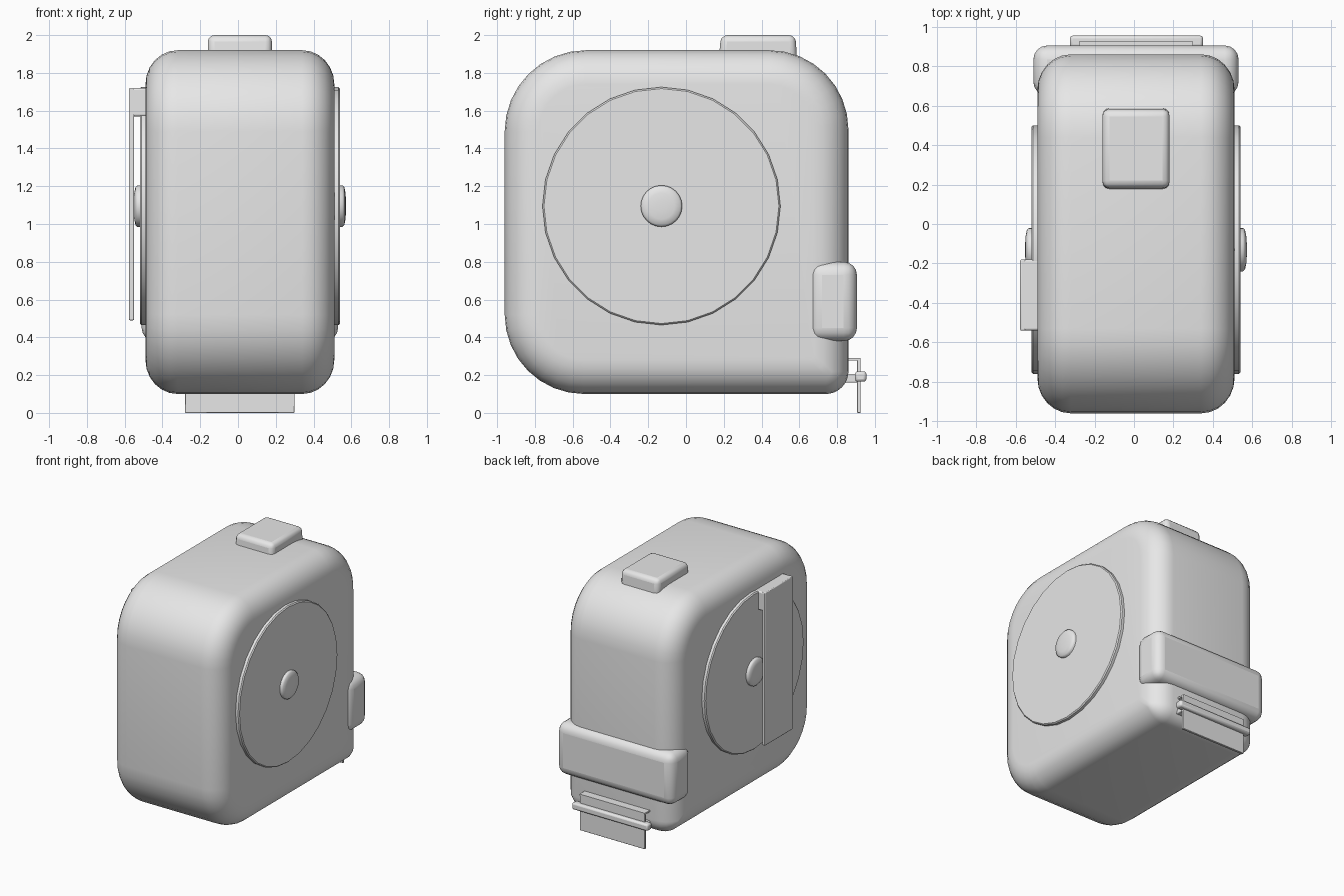
import bpy, bmesh, math
from mathutils import Vector

if "Cube" in bpy.data.objects:
    bpy.data.objects.remove(bpy.data.objects["Cube"])

grey = bpy.data.materials.new("plain grey")
grey.diffuse_color = (0.8, 0.8, 0.8, 1)
grey.use_nodes = True
grey.node_tree.nodes["Principled BSDF"].inputs["Base Color"].default_value = grey.diffuse_color


def finish(name, bm, bevel=0, segments=3, angle=35):
    bmesh.ops.recalc_face_normals(bm, faces=bm.faces)
    me = bpy.data.meshes.new(name)
    bm.to_mesh(me)
    bm.free()
    me.materials.append(grey)
    ob = bpy.data.objects.new(name, me)
    bpy.context.collection.objects.link(ob)
    if bevel:
        m = ob.modifiers.new("Bevel", "BEVEL")
        m.width, m.segments = bevel, segments
        m.limit_method = "ANGLE"
    bpy.ops.object.select_all(action="DESELECT")
    ob.select_set(True)
    bpy.context.view_layer.objects.active = ob
    bpy.ops.object.shade_smooth_by_angle(angle=math.radians(angle))
    return ob


def box(name, x, y, z, bevel=0.0, segments=2):
    bm = bmesh.new()
    bmesh.ops.create_cube(bm, size=1)
    for v in bm.verts:
        v.co = [(r[0] + r[1]) / 2 + c * (r[1] - r[0]) for c, r in zip(v.co, (x, y, z))]
    return finish(name, bm, bevel, segments)


def lathe(name, profile, side, steps, angle=35):
    """Spin (distance from middle plane, radius) pairs around the reel axis."""
    bm = bmesh.new()
    rings = []
    for d, r in profile:
        rings.append([bm.verts.new((0.01 + side * d,
                                    -0.13 + r * math.cos(2 * math.pi * i / steps),
                                    1.095 + r * math.sin(2 * math.pi * i / steps)))
                      for i in range(steps)])
    for a, b in zip(rings, rings[1:]):
        for i in range(steps):
            j = (i + 1) % steps
            bm.faces.new((a[i], a[j], b[j], b[i]))
    bm.faces.new(rings[0])
    bm.faces.new(rings[-1])
    return finish(name, bm, angle=angle)


# Housing: rounded side outline, inset towards both flanks
def outline(inset):
    y0, y1, z0, z1 = -0.96 + inset, 0.86 - inset, 0.10 + inset, 1.92 - inset
    pts = []
    for cy, cz, sy, sz, start, radius in ((y1, z1, -1, -1, 0, 0.42), (y0, z1, 1, -1, 90, 0.43),
                                          (y0, z0, 1, 1, 180, 0.42), (y1, z0, -1, 1, 270, 0.12)):
        r = max(radius - inset, 0.03)
        for k in range(9):
            a = math.radians(start + k * 90 / 8)
            pts.append((cy + sy * r + r * math.cos(a), cz + sz * r + r * math.sin(a)))
    return pts


bm = bmesh.new()
steps, rings = 6, []
for side in (-1, 1):
    angles = [k * math.pi / 2 / steps for k in range(steps + 1)]
    if side == 1:
        angles.reverse()
    for a in angles:
        x = 0.01 + side * (0.5 - 0.17 * (1 - math.cos(a)))
        rings.append([bm.verts.new((x, y, z)) for y, z in outline(0.18 * (1 - math.sin(a)))])
for a, b in zip(rings, rings[1:]):
    for i in range(len(a)):
        j = (i + 1) % len(a)
        bm.faces.new((a[i], a[j], b[j], b[i]))
bm.faces.new(rings[0])
bm.faces.new(rings[-1])
finish("housing", bm)

# Round side plates with a domed centre button on each flank
for side, label in ((1, "right"), (-1, "left")):
    lathe(label + "_side_disc", [(0.47, 0.63), (0.522, 0.63), (0.53, 0.622)], side, 28, 30)
    lathe(label + "_centre_button", [(0.51, 0.11), (0.543, 0.11), (0.553, 0.10),
                                     (0.559, 0.07), (0.562, 0.03)], side, 24, 50)

# Lock button on top
button = box("lock_button", (-0.16, 0.18), (0.17, 0.59), (1.83, 2.0), 0.035, 3)
for v in button.data.vertices:
    if v.co.z > 1.9:
        v.co.y += 0.015 if v.co.y < 0.3 else -0.01

# Belt clip on the left flank
box("belt_clip_plate", (-0.577, -0.55), (-0.54, -0.18), (0.49, 1.72), 0.006)
box("belt_clip_mount", (-0.577, -0.47), (-0.54, -0.18), (1.57, 1.72), 0.01)

# Bumper band wrapped around the back
box("rear_bumper", (-0.51, 0.53), (0.65, 0.905), (0.38, 0.80), 0.07, 4)

# Tape outlet: blade, hook and slotted lip
box("tape_blade", (-0.28, 0.30), (0.80, 0.925), (0.278, 0.291))
box("tape_hook", (-0.28, 0.30), (0.905, 0.925), (0.0, 0.291), 0.004)
box("outlet_lip", (-0.28, 0.30), (0.78, 0.91), (0.16, 0.205), 0.006)
box("outlet_lip_bar", (-0.325, 0.35), (0.895, 0.955), (0.165, 0.22), 0.014)
